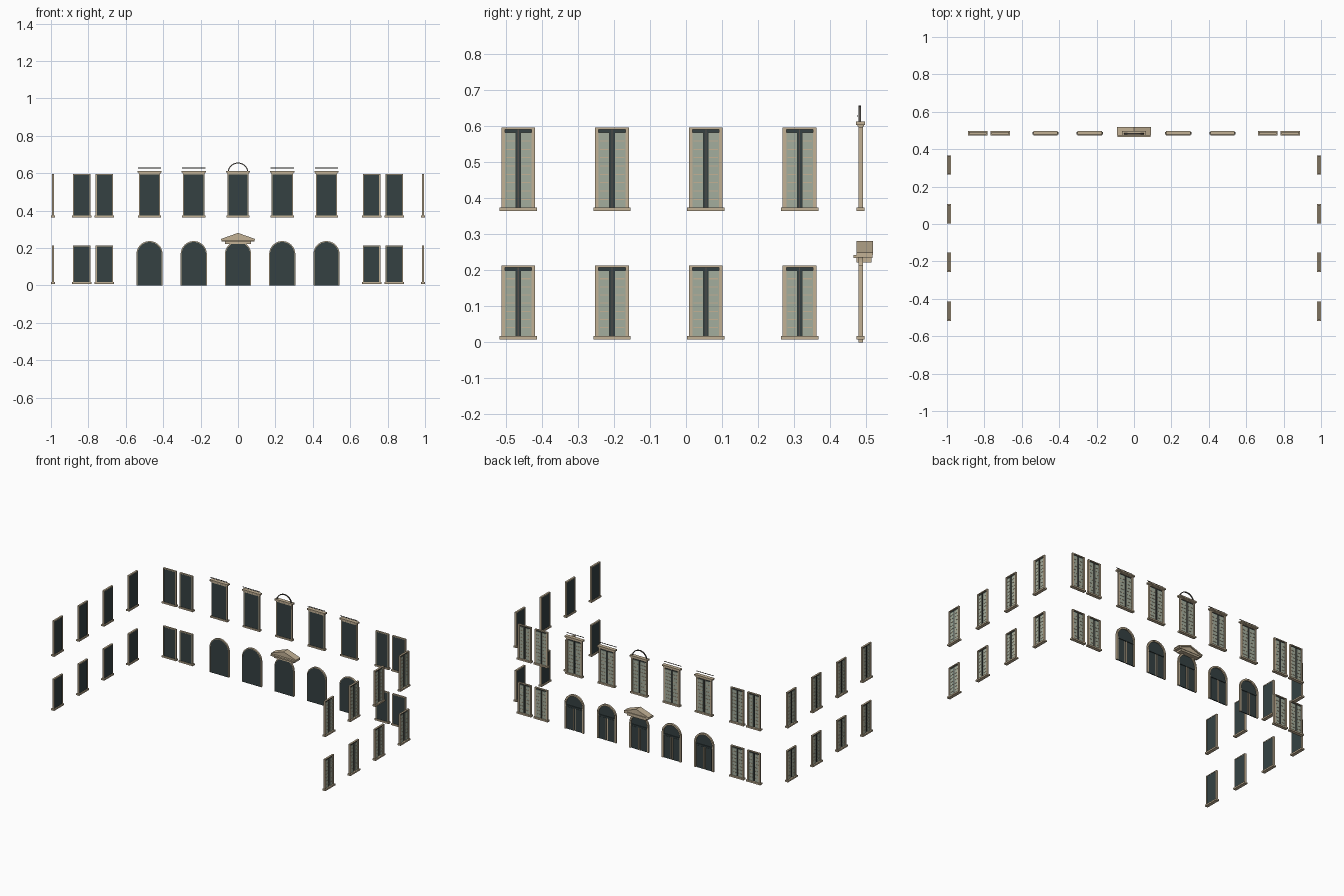
import bpy, bmesh, math
from mathutils import Matrix

cube = bpy.data.objects.get("Cube")
if cube:
    bpy.data.objects.remove(cube, do_unlink=True)


def material(name, rgb):
    m = bpy.data.materials.new(name)
    m.use_nodes = True
    color = (*rgb, 1)
    m.diffuse_color = color
    m.node_tree.nodes["Principled BSDF"].inputs["Base Color"].default_value = color
    return m


MATS = [material("stone", (0.54, 0.44, 0.30)),
        material("shutter_green", (0.37, 0.42, 0.34)),
        material("dark_glass", (0.035, 0.053, 0.055)),
        material("iron", (0.09, 0.08, 0.07))]
STONE, GREEN, GLASS, IRON = range(4)
WALL = 0.485     # depth of the rear wall line
SIDE = 0.989     # position of the side wall lines


def box(bm, x0, x1, y0, y1, z0, z1, mat=STONE):
    mid = Matrix.Translation(((x0 + x1) / 2, (y0 + y1) / 2, (z0 + z1) / 2))
    size = Matrix.Diagonal((x1 - x0, y1 - y0, z1 - z0, 1))
    for v in bmesh.ops.create_cube(bm, size=1, matrix=mid @ size)["verts"]:
        for f in v.link_faces:
            f.material_index = mat


def prism(bm, profile, y0, y1, mat=STONE):
    """Extrude a closed (x, z) outline from y0 to y1."""
    a = [bm.verts.new((x, y0, z)) for x, z in profile]
    b = [bm.verts.new((x, y1, z)) for x, z in profile]
    faces = [bm.faces.new(a), bm.faces.new(b[::-1])]
    for i in range(len(a)):
        j = (i + 1) % len(a)
        faces.append(bm.faces.new((a[j], a[i], b[i], b[j])))
    for f in faces:
        f.material_index = mat


def arch(r, spring, base, n=20):
    """Open outline of a round-headed opening, right foot to left foot."""
    head = [(r * math.cos(math.pi * i / n), spring + r * math.sin(math.pi * i / n))
            for i in range(n + 1)]
    return [(r, base)] + head + [(-r, base)]


def arch_band(bm, r, width, spring, base, y0, y1, mat=STONE):
    outer, inner = arch(r, spring, base), arch(r - width, spring, base)
    for i in range(len(outer) - 1):
        prism(bm, [outer[i], outer[i + 1], inner[i + 1], inner[i]], y0, y1, mat)
    bmesh.ops.remove_doubles(bm, verts=bm.verts, dist=0.00001)


def finish(bm, name):
    bmesh.ops.recalc_face_normals(bm, faces=bm.faces)
    mesh = bpy.data.meshes.new(name)
    bm.to_mesh(mesh)
    bm.free()
    for m in MATS:
        mesh.materials.append(m)
    return mesh


def place(mesh, name, x, y, z=0, turn=0):
    ob = bpy.data.objects.new(name, mesh)
    ob.location = (x, y, z)
    ob.rotation_euler.z = math.radians(turn)
    bpy.context.collection.objects.link(ob)


def window(name, half, height, cornice=False):
    """Shuttered window facing +y with its sill at z = 0."""
    bm = bmesh.new()
    sill, border = 0.01, 0.01
    inner = half - border
    box(bm, -half - 0.005, half + 0.005, -0.011, 0.011, 0, sill)
    box(bm, -half, half, -0.006, 0.006, height - 0.005, height)
    box(bm, -inner, inner, -0.005, -0.003, sill, height - 0.005, GLASS)
    box(bm, -0.0015, 0.0015, -0.003, 0.001, sill, height - 0.005, IRON)
    top = height - 0.014
    for s in (-1, 1):
        # jamb
        a, b = sorted((s * inner, s * half))
        box(bm, a, b, -0.003, 0.006, sill, height - 0.005)
        a, b = sorted((s * (half - 0.006), s * half))
        box(bm, a, b, -0.006, -0.003, sill, height - 0.005)
        a, b = sorted((s * inner, s * (half - 0.006)))
        box(bm, a, b, -0.005, -0.003, sill, height - 0.005, GLASS)
        # shutter leaf with slats
        a, b = sorted((s * 0.0065, s * inner))
        box(bm, a, b, -0.001, 0.002, sill, top, GREEN)
        count = round(height / 0.026)
        for i in range(1, count):
            z = sill + (top - sill) * i / count
            box(bm, a + 0.003, b - 0.003, 0.002, 0.0035, z - 0.0015, z + 0.0015)
    if cornice:
        box(bm, -half - 0.003, half + 0.003, -0.009, 0.009, height, height + 0.008)
        box(bm, -half - 0.008, half + 0.008, -0.013, 0.012, height + 0.005, height + 0.014)
    return finish(bm, name)


# Window types
low_window = window("low_window", 0.047, 0.205)
high_window = window("high_window", 0.047, 0.232)
grand_window = window("grand_window", 0.057, 0.235, cornice=True)
LOW, HIGH = 0.008, 0.364

# Side walls: four bays on two storeys
for s, side in ((1, "left"), (-1, "right")):
    for i in range(4):
        y = -0.466 + 0.2605 * i
        place(low_window, f"{side}_lower_window_{i}", s * SIDE, y, LOW, -90 * s)
        place(high_window, f"{side}_upper_window_{i}", s * SIDE, y, HIGH, -90 * s)
    # Paired windows near the corners of the rear wall
    for i, x in enumerate((0.714, 0.836)):
        place(low_window, f"{side}_rear_lower_window_{i}", s * x, WALL, LOW)
        place(high_window, f"{side}_rear_upper_window_{i}", s * x, WALL, HIGH)

# Round-headed door
bm = bmesh.new()
R, SPRING = 0.07, 0.167
arch_band(bm, R, 0.005, SPRING, 0, -0.006, 0.006)
arch_band(bm, R - 0.004, 0.007, SPRING, 0, -0.003, 0.005)
prism(bm, arch(R - 0.005, SPRING, 0), -0.005, -0.002, GLASS)
box(bm, -0.059, 0.059, -0.002, 0.003, 0.148, 0.158, GLASS)
for s in (-1, 1):
    a, b = sorted((s * 0.006, s * 0.055))
    box(bm, a, b, -0.002, 0.001, 0, 0.146, GLASS)
    a, b = sorted((s * 0.004, s * 0.008))
    box(bm, a, b, -0.002, 0.003, 0, 0.146)
door = finish(bm, "arched_door")

# Thin rail above a cornice
bm = bmesh.new()
box(bm, -0.062, 0.062, -0.010, -0.007, -0.0015, 0.0015, IRON)
rail = finish(bm, "cornice_rail")

# Five central bays of the rear wall
for i in range(5):
    x = 0.2365 * (i - 2)
    place(door, f"arched_door_{i}", x, WALL)
    place(grand_window, f"grand_window_{i}", x, WALL, HIGH)
    if i != 2:
        place(rail, f"cornice_rail_{i}", x, WALL, 0.628)

# Arched hoop over the central window
bm = bmesh.new()
arch_band(bm, 0.056, 0.005, 0.601, 0.57, -0.006, 0.001, IRON)
place(finish(bm, "window_hoop"), "window_hoop", 0, WALL)

# Gabled canopy over the central door
bm = bmesh.new()
box(bm, -0.07, 0.07, -0.011, 0.030, 0.222, 0.236)
box(bm, -0.088, 0.088, -0.020, 0.033, 0.234, 0.243)
prism(bm, [(-0.078, 0.243), (0.078, 0.243), (0, 0.272)], -0.006, 0.028)
for s in (-1, 1):
    prism(bm, [(s * 0.090, 0.243), (s * 0.090, 0.249), (0, 0.281), (0, 0.271),
               (s * 0.078, 0.243)], -0.011, 0.034)
place(finish(bm, "door_canopy"), "door_canopy", 0, WALL)
